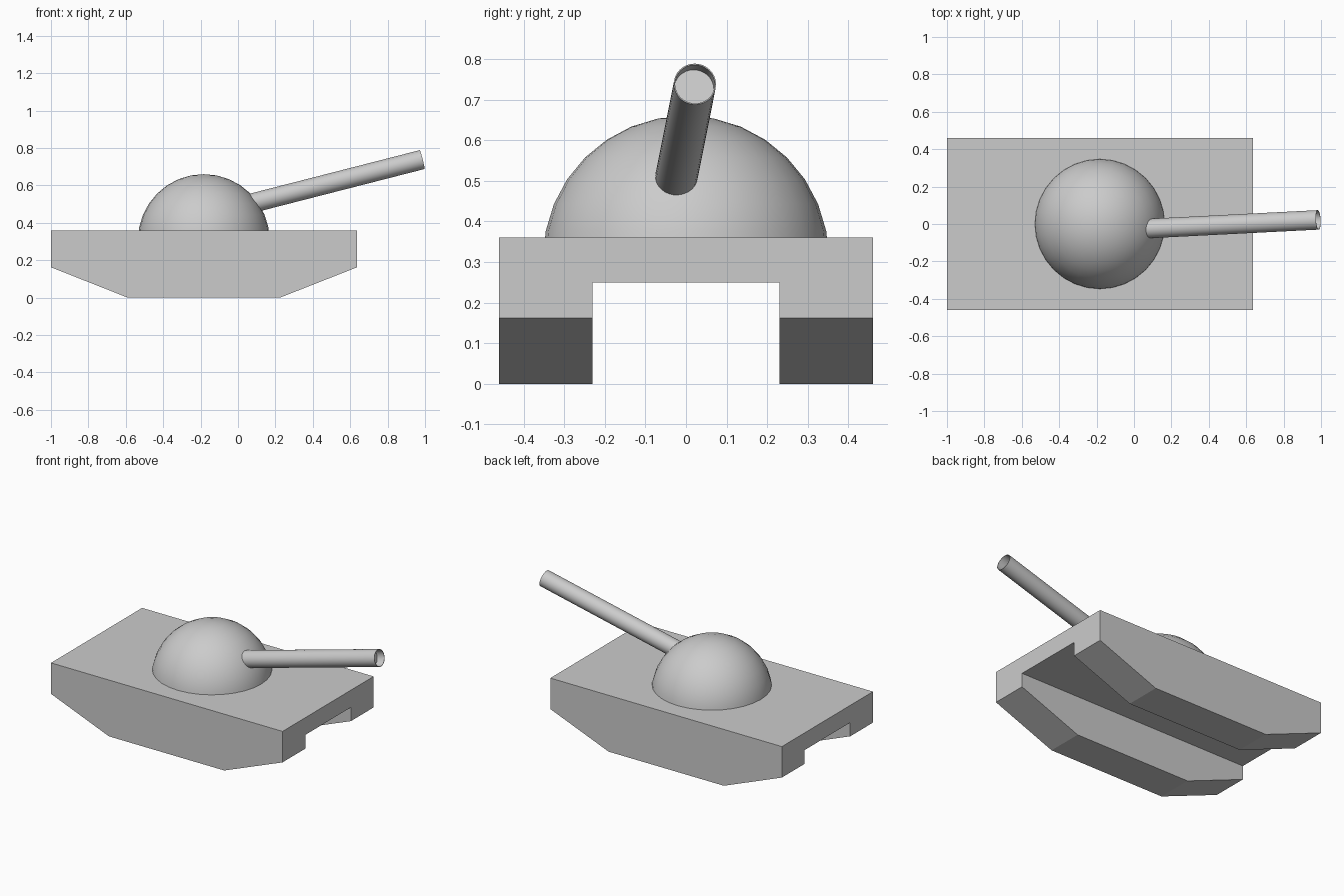
import bpy, bmesh, math
from mathutils import Vector

if "Cube" in bpy.data.objects:
    bpy.data.objects.remove(bpy.data.objects["Cube"])


def add_object(name, bm, smooth=False):
    bmesh.ops.recalc_face_normals(bm, faces=bm.faces)
    mesh = bpy.data.meshes.new(name)
    bm.to_mesh(mesh)
    bm.free()
    obj = bpy.data.objects.new(name, mesh)
    bpy.context.collection.objects.link(obj)
    if smooth:
        bpy.ops.object.select_all(action='DESELECT')
        obj.select_set(True)
        bpy.context.view_layer.objects.active = obj
        bpy.ops.object.shade_smooth_by_angle(angle=math.radians(40))
    return obj


def extrude_profile(name, profile, y0, y1):
    """Closed prism from an xz profile."""
    bm = bmesh.new()
    face = bm.faces.new([bm.verts.new((x, y0, z)) for x, z in profile])
    new = bmesh.ops.extrude_face_region(bm, geom=[face])["geom"]
    bmesh.ops.translate(bm, vec=(0, y1 - y0, 0),
                        verts=[v for v in new if isinstance(v, bmesh.types.BMVert)])
    return add_object(name, bm)


# Hull: boat-shaped side profile
HULL = [(-1, 0.36), (0.637, 0.36), (0.637, 0.162), (0.225, 0), (-0.59, 0), (-1, 0.162)]
hull = extrude_profile("hull", HULL, -0.46, 0.46)

# Open channel between the two tracks
cutter = extrude_profile("channel_cutter", [(-1.2, -0.2), (1, -0.2), (1, 0.25), (-1.2, 0.25)],
                         -0.23, 0.23)
cutter.hide_render = True
cutter.hide_viewport = True
cut = hull.modifiers.new("channel", 'BOOLEAN')
cut.operation = 'DIFFERENCE'
cut.solver = 'EXACT'
cut.object = cutter

# Turret dome: upper half of a sphere sunk slightly into the deck
bm = bmesh.new()
bmesh.ops.create_uvsphere(bm, u_segments=32, v_segments=16, radius=0.352)
bmesh.ops.bisect_plane(bm, geom=bm.verts[:] + bm.edges[:] + bm.faces[:],
                       plane_co=(0, 0, 0), plane_no=(0, 0, 1), clear_inner=True)
bmesh.ops.holes_fill(bm, edges=[e for e in bm.edges if e.is_boundary], sides=0)
bmesh.ops.translate(bm, vec=(-0.183, 0, 0.308), verts=bm.verts)
add_object("turret", bm, smooth=True)

# Gun barrel: raised and turned slightly, with a shallow recessed muzzle
muzzle = Vector((0.985, 0.022, 0.738))
axis = Vector((1, 0.051, 0.256)).normalized()
length = 1.0
bm = bmesh.new()
bmesh.ops.create_cone(bm, cap_ends=True, segments=32, radius1=0.052, radius2=0.052, depth=length)
bmesh.ops.translate(bm, vec=(0, 0, -length / 2), verts=bm.verts)
bm.normal_update()
end = [f for f in bm.faces if f.normal.z > 0.9]
bmesh.ops.inset_region(bm, faces=end, thickness=0.003)
sunk = bmesh.ops.extrude_face_region(bm, geom=end)["geom"]
bmesh.ops.delete(bm, geom=end, context='FACES')
bmesh.ops.translate(bm, vec=(0, 0, -0.05),
                    verts=[v for v in sunk if isinstance(v, bmesh.types.BMVert)])
barrel = add_object("gun_barrel", bm, smooth=True)
barrel.rotation_mode = 'QUATERNION'
barrel.rotation_quaternion = axis.to_track_quat('Z', 'Y')
barrel.location = muzzle
